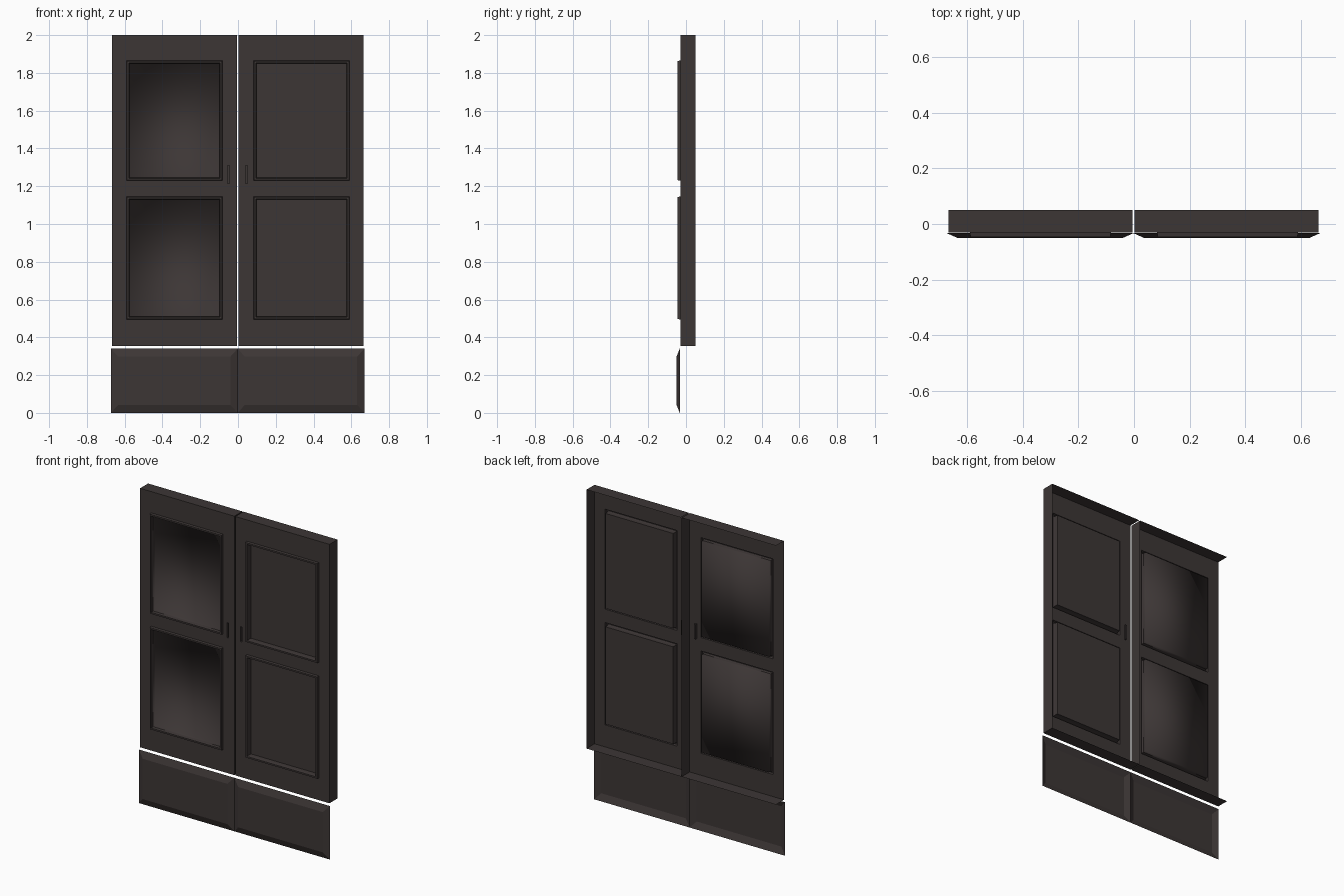
import bpy, bmesh

if "Cube" in bpy.data.objects:
    bpy.data.objects.remove(bpy.data.objects["Cube"])

wood = bpy.data.materials.new("dark brown wood")
wood.diffuse_color = (0.046, 0.037, 0.036, 1)
wood.use_nodes = True
wood.node_tree.nodes["Principled BSDF"].inputs["Base Color"].default_value = wood.diffuse_color

FRONT, BACK = -0.03, 0.05        # door face and rear edge of its rim
PANELS_Z = [(0.495, 1.145), (1.23, 1.865)]


def rect(bm, box, y, inset=0.0):
    x0, x1, z0, z1 = box
    x0, x1, z0, z1 = x0 + inset, x1 - inset, z0 + inset, z1 - inset
    return [bm.verts.new(p) for p in
            ((x0, y, z0), (x1, y, z0), (x1, y, z1), (x0, y, z1))]


def bridge(bm, outer, inner, sides=(0, 1, 2, 3)):
    # sides: 0 bottom, 1 right, 2 top, 3 left
    return [bm.faces.new((outer[i], outer[(i + 1) % 4],
                          inner[(i + 1) % 4], inner[i])) for i in sides]


def finish(bm, name):
    mesh = bpy.data.meshes.new(name)
    bm.to_mesh(mesh)
    bm.free()
    mesh.materials.append(wood)
    obj = bpy.data.objects.new(name, mesh)
    bpy.context.collection.objects.link(obj)
    return obj


def door(name, box, panel_x, slot_x, soft):
    bm = bmesh.new()
    panels = [(*panel_x, *z) for z in PANELS_Z]
    slot = (*slot_x, 1.215, 1.31)
    holes = panels + [slot]

    # front sheet with openings for the panels and the pull slot
    xs = sorted({box[0], box[1], *panel_x, *slot_x})
    zs = sorted({box[2], box[3], *slot[2:], *(z for p in PANELS_Z for z in p)})
    for x0, x1 in zip(xs, xs[1:]):
        for z0, z1 in zip(zs, zs[1:]):
            cx, cz = (x0 + x1) / 2, (z0 + z1) / 2
            if not any(h[0] < cx < h[1] and h[2] < cz < h[3] for h in holes):
                bm.faces.new(rect(bm, (x0, x1, z0, z1), FRONT))
    bmesh.ops.remove_doubles(bm, verts=bm.verts, dist=1e-5)

    # rim behind the sheet: bottom, right and top only
    bridge(bm, rect(bm, box, BACK), rect(bm, box, FRONT), (0, 1, 2))

    # raised moulding around each sunken panel
    for p in panels:
        base = rect(bm, p, FRONT)
        lip = rect(bm, p, -0.046, 0.002)
        lip_in = rect(bm, p, -0.046, 0.012)
        step = rect(bm, p, FRONT, 0.015)
        bridge(bm, base, lip)
        bridge(bm, lip, lip_in)
        bridge(bm, lip_in, step)
        edge = rect(bm, p, FRONT, 0.015)
        floor = rect(bm, p, -0.012, 0.016)
        faces = bridge(bm, edge, floor) + [bm.faces.new(floor)]
        for f in faces:
            f.smooth = soft

    # sunken pull slot
    slot_floor = rect(bm, slot, -0.018)
    bridge(bm, rect(bm, slot, FRONT), slot_floor)
    bm.faces.new(slot_floor)
    return finish(bm, name)


def drawer(name, x0, x1):
    # bevelled drawer front, open behind
    bm = bmesh.new()
    outer = rect(bm, (x0, x1, 0.0, 0.34), -0.033)
    inner = rect(bm, (x0 + 0.038, x1 - 0.038, 0.042, 0.298), -0.05)
    bridge(bm, outer, inner)
    bm.faces.new(inner)
    return finish(bm, name)


door("left_door", (-0.667, -0.005, 0.355, 2.0), (-0.59, -0.083), (-0.055, -0.045), True)
door("right_door", (0.002, 0.664, 0.355, 2.0), (0.083, 0.59), (0.039, 0.049), False)
drawer("left_drawer", -0.673, -0.002)
drawer("right_drawer", -0.002, 0.669)
